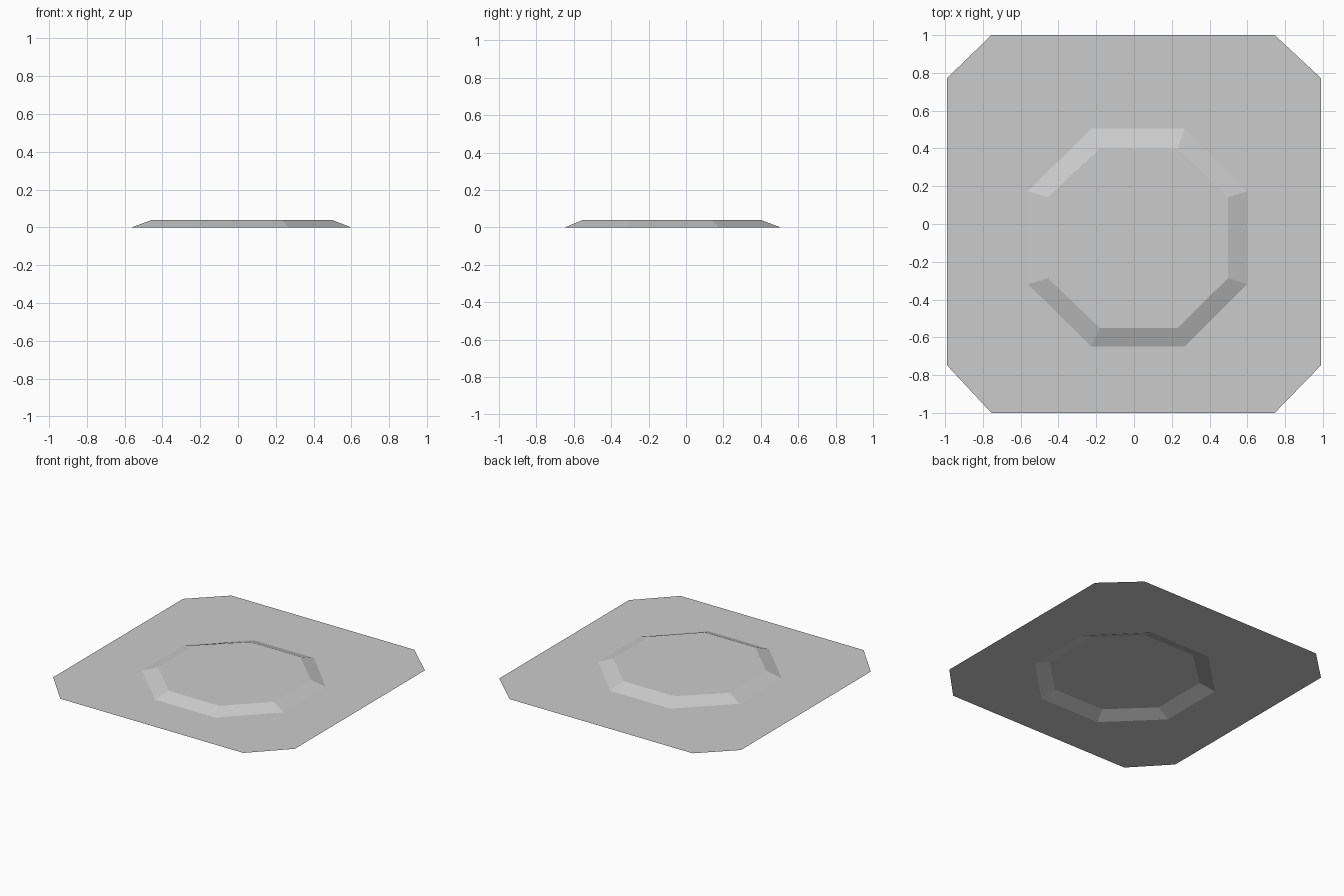
import bpy
import bmesh

default = bpy.data.objects.get("Cube")
if default:
    bpy.data.objects.remove(default, do_unlink=True)

# Single plain grey
grey = bpy.data.materials.new("plain grey")
grey.use_nodes = True
colour = (0.6, 0.6, 0.6, 1)
grey.diffuse_color = colour
grey.node_tree.nodes["Principled BSDF"].inputs["Base Color"].default_value = colour


def ring(bm, x_far, x_near, y_far, y_near, z):
    """Octagon loop, counter-clockwise from the back right corner."""
    (xl, xr), (nl, nr) = x_far, x_near
    (yf, yb), (nf, nb) = y_far, y_near
    points = [(xr, nb), (nr, yb), (nl, yb), (xl, nb),
              (xl, nf), (nl, yf), (nr, yf), (xr, nf)]
    return [bm.verts.new((x, y, z)) for x, y in points]


def bridge(bm, outer, inner):
    count = len(outer)
    for i in range(count):
        j = (i + 1) % count
        bm.faces.new((outer[i], outer[j], inner[j], inner[i]))


# Open sheet: flat chamfered border, sloped rim, raised octagonal platform
bm = bmesh.new()
border = ring(bm, (-0.99, 0.99), (-0.755, 0.745), (-1, 1), (-0.748, 0.772), 0)
rim = ring(bm, (-0.562, 0.598), (-0.226, 0.268), (-0.648, 0.505), (-0.318, 0.173), 0)
platform = ring(bm, (-0.456, 0.497), (-0.182, 0.232), (-0.55, 0.398), (-0.287, 0.142), 0.04)
bridge(bm, border, rim)
bridge(bm, rim, platform)
bm.faces.new(platform)

mesh = bpy.data.meshes.new("raised_floor_plate")
bm.to_mesh(mesh)
bm.free()
mesh.materials.append(grey)
plate = bpy.data.objects.new("raised_floor_plate", mesh)
bpy.context.scene.collection.objects.link(plate)
